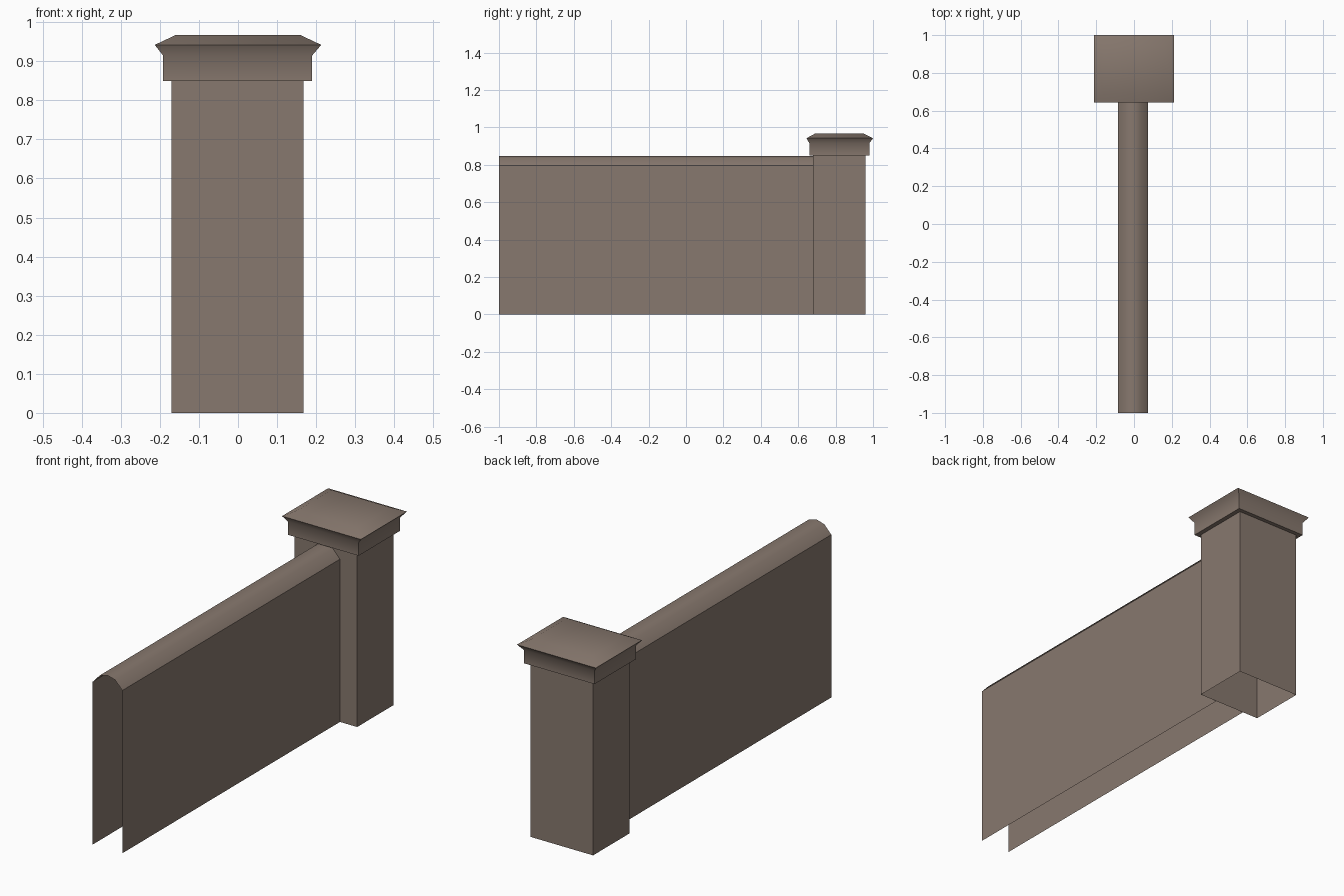
import bpy

if "Cube" in bpy.data.objects:
    bpy.data.objects.remove(bpy.data.objects["Cube"])

# Single stone colour
stone = bpy.data.materials.new("stone_brown")
stone.diffuse_color = (0.245, 0.19, 0.157, 1)
stone.use_nodes = True
stone.node_tree.nodes["Principled BSDF"].inputs["Base Color"].default_value = stone.diffuse_color


def add_mesh(name, verts, faces, angle=None):
    mesh = bpy.data.meshes.new(name)
    mesh.from_pydata(verts, [], faces)
    mesh.materials.append(stone)
    mesh.update()
    obj = bpy.data.objects.new(name, mesh)
    bpy.context.collection.objects.link(obj)
    if angle:
        bpy.ops.object.select_all(action='DESELECT')
        obj.select_set(True)
        bpy.context.view_layer.objects.active = obj
        bpy.ops.object.shade_smooth_by_angle(angle=angle)
    return obj


def ring_stack(name, rings, cap_top=False, angle=None):
    """Skin stacked rectangles given as (x0, x1, y0, y1, z), bottom to top."""
    verts, faces = [], []
    for x0, x1, y0, y1, z in rings:
        verts += [(x0, y0, z), (x1, y0, z), (x1, y1, z), (x0, y1, z)]
    for r in range(len(rings) - 1):
        for i in range(4):
            j = (i + 1) % 4
            a = 4 * r
            faces.append((a + i, a + j, a + 4 + j, a + 4 + i))
    if cap_top:
        n = len(verts)
        faces.append((n - 4, n - 3, n - 2, n - 1))
    return add_mesh(name, verts, faces, angle)


# Pillar shaft, open at the bottom
ring_stack("pillar_shaft", [(-0.17, 0.168, 0.68, 0.96, 0.0),
                            (-0.17, 0.168, 0.68, 0.96, 0.85)])

# Pillar cap: underside ledge, block, flared lip, bevelled top
ring_stack("pillar_cap", [(-0.17, 0.168, 0.68, 0.96, 0.85),
                          (-0.192, 0.19, 0.66, 0.98, 0.85),
                          (-0.192, 0.19, 0.66, 0.98, 0.915),
                          (-0.213, 0.213, 0.644, 1.0, 0.942),
                          (-0.16, 0.16, 0.69, 0.95, 0.967)], True, 0.9)

# Wall with rounded coping, open at the bottom and at the end
profile = [(-0.085, 0), (-0.085, 0.795), (-0.047, 0.836), (-0.005, 0.848),
           (0.037, 0.836), (0.075, 0.795), (0.075, 0)]
n = len(profile)
verts = [(x, y, z) for y in (-1.0, 0.68) for x, z in profile]
faces = [(i, i + n, i + n + 1, i + 1) for i in range(n - 1)]
add_mesh("garden_wall", verts, faces, 0.6)
